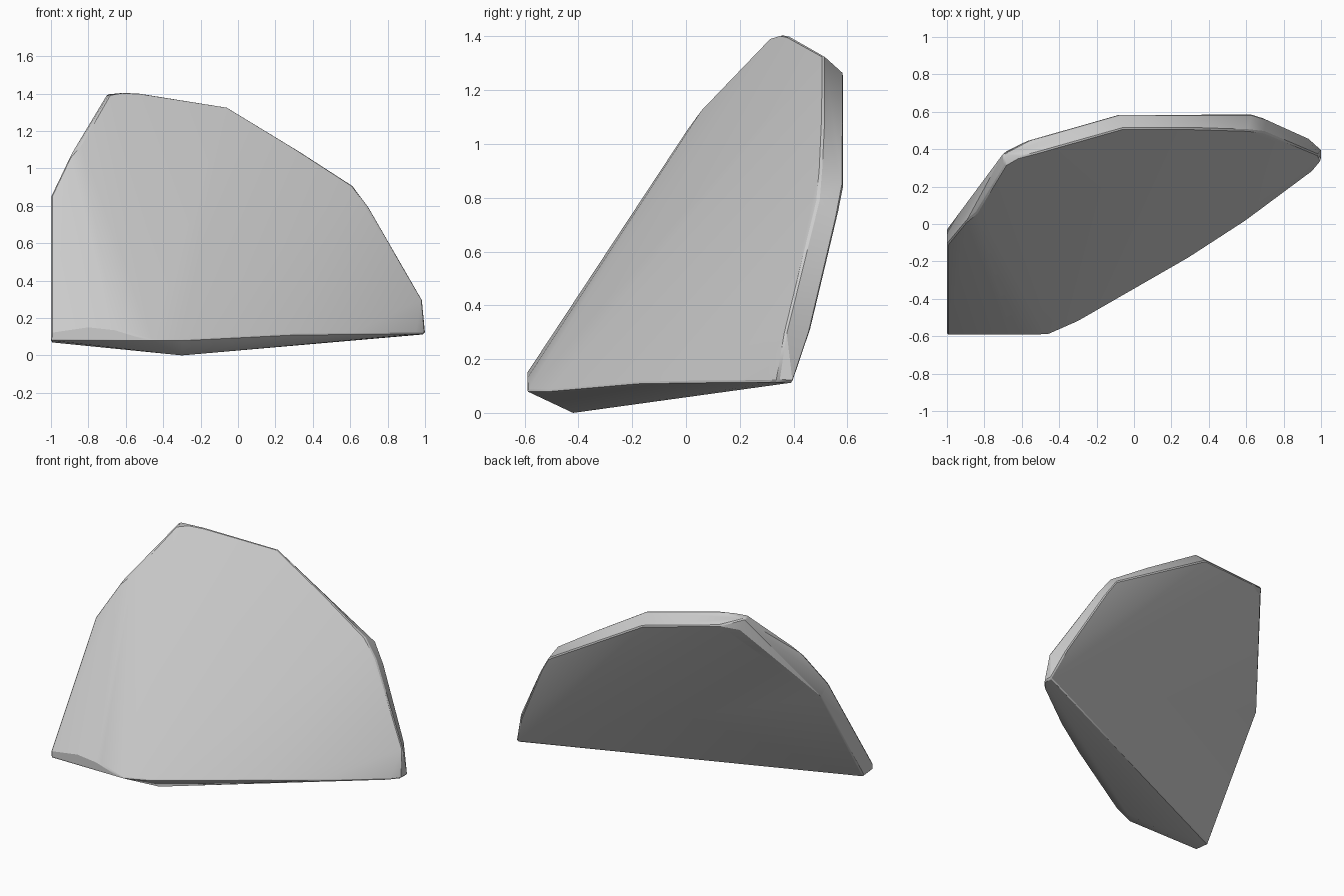
import bpy, bmesh
from math import radians

if "Cube" in bpy.data.objects:
    bpy.data.objects.remove(bpy.data.objects["Cube"])

# Corner points of the flat rock flake, grouped by region
bottom_edge = [(-0.30, -0.42, 0), (-1, -0.59, 0.08), (-1, -0.49, 0.07),
               (-0.46, -0.59, 0.08), (-0.30, -0.52, 0.08), (0.30, -0.175, 0.11),
               (0.60, 0.02, 0.113), (0.95, 0.28, 0.115), (1, 0.34, 0.115),
               (1, 0.397, 0.113)]
left_side = [(-1, -0.59, 0.12), (-0.80, -0.59, 0.15), (-0.62, -0.59, 0.13),
             (-1, -0.11, 0.85), (-1, -0.03, 0.79), (-0.90, 0.01, 1.06),
             (-0.84, 0.06, 1.13)]
front_rim = [(-0.69, 0.31, 1.39), (-0.60, 0.36, 1.405), (-0.50, 0.385, 1.40),
             (-0.06, 0.51, 1.33), (0.30, 0.51, 1.11), (0.61, 0.50, 0.91),
             (0.70, 0.49, 0.79), (0.985, 0.37, 0.30)]
back_rim = [(-0.70, 0.375, 1.395), (-0.68, 0.39, 1.32), (-0.56, 0.45, 1.34),
            (-0.08, 0.587, 1.26), (0.63, 0.587, 0.85), (0.70, 0.565, 0.74),
            (0.93, 0.46, 0.30)]

# Rock: convex skin stretched over the corners
bm = bmesh.new()
for p in bottom_edge + left_side + front_rim + back_rim:
    bm.verts.new(p)
hull = bmesh.ops.convex_hull(bm, input=bm.verts)
loose = {v for v in hull["geom_interior"] + hull["geom_unused"]
         if isinstance(v, bmesh.types.BMVert)}
bmesh.ops.delete(bm, geom=list(loose), context="VERTS")
bmesh.ops.dissolve_limit(bm, angle_limit=radians(1), verts=bm.verts, edges=bm.edges)
bmesh.ops.recalc_face_normals(bm, faces=bm.faces)

mesh = bpy.data.meshes.new("rock")
bm.to_mesh(mesh)
bm.free()
rock = bpy.data.objects.new("rock", mesh)
bpy.context.collection.objects.link(rock)

# Slightly worn rim
bevel = rock.modifiers.new("worn_edges", "BEVEL")
bevel.width = 0.012
bevel.segments = 1
bevel.limit_method = "ANGLE"
bevel.angle_limit = radians(35)

# Soft facets, crisp rim
bpy.context.view_layer.objects.active = rock
rock.select_set(True)
bpy.ops.object.shade_smooth_by_angle(angle=radians(30))
